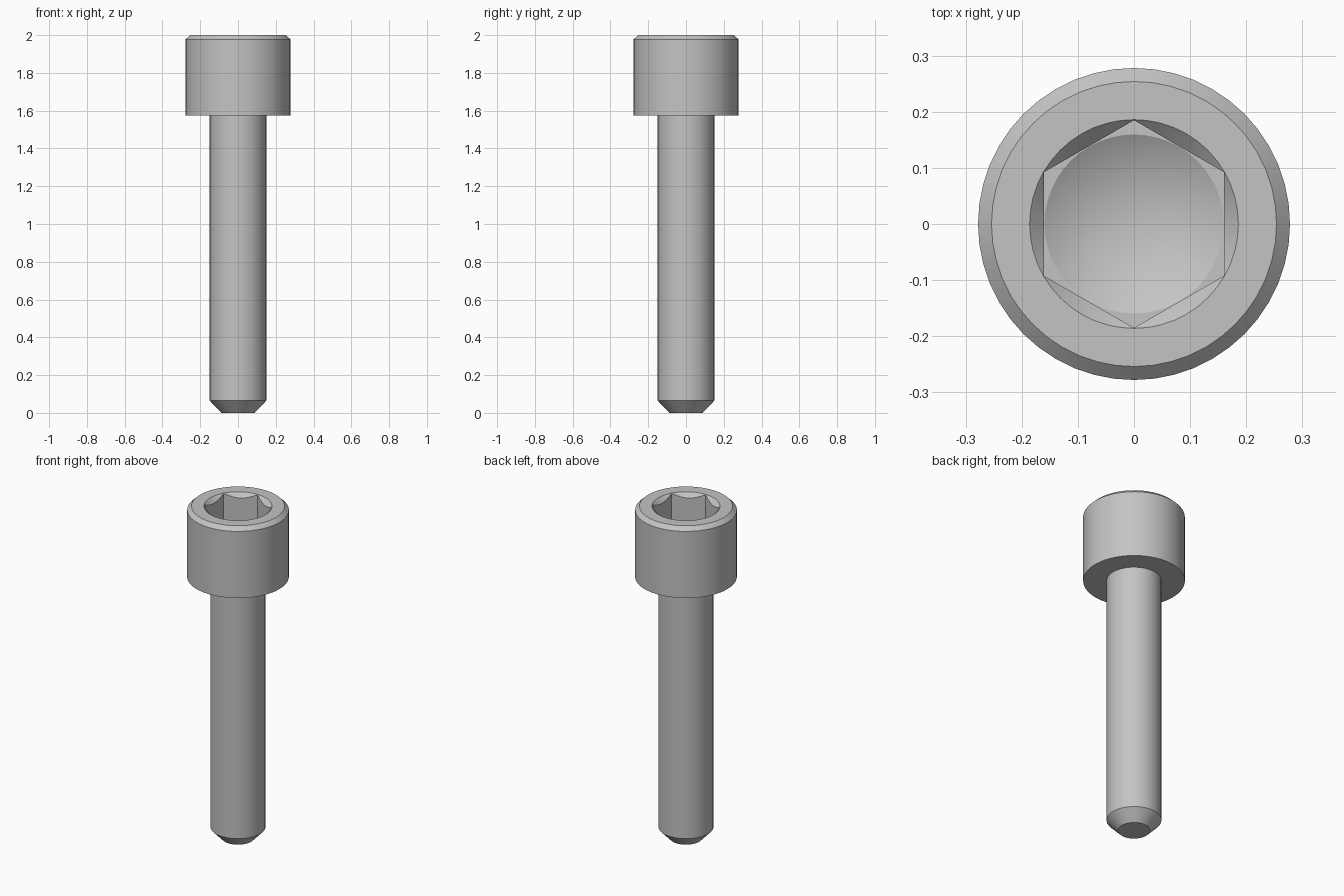
import bpy
import bmesh
import math

SIDES = 48

cube = bpy.data.objects.get("Cube")
if cube:
    bpy.data.objects.remove(cube, do_unlink=True)

steel = bpy.data.materials.new("steel_grey")
steel.use_nodes = True
colour = (0.55, 0.55, 0.55, 1)
steel.diffuse_color = colour
steel.node_tree.nodes["Principled BSDF"].inputs["Base Color"].default_value = colour


def lathe(name, profile, sides=SIDES):
    """Revolve (radius, height) points around z into a closed solid."""
    bm = bmesh.new()
    verts = [bm.verts.new((0, r, z)) for r, z in profile]
    edges = [bm.edges.new(pair) for pair in zip(verts, verts[1:])]
    bmesh.ops.spin(bm, geom=verts + edges, cent=(0, 0, 0), axis=(0, 0, 1),
                   angle=math.tau, steps=sides)
    bmesh.ops.remove_doubles(bm, verts=bm.verts[:], dist=1e-5)
    bmesh.ops.recalc_face_normals(bm, faces=bm.faces[:])
    mesh = bpy.data.meshes.new(name)
    bm.to_mesh(mesh)
    bm.free()
    mesh.materials.append(steel)
    obj = bpy.data.objects.new(name, mesh)
    bpy.context.collection.objects.link(obj)
    return obj


# Chamfered shank and cylindrical head in one profile
screw = lathe("socket_head_screw", [
    (0, 0), (0.088, 0), (0.15, 0.065), (0.15, 1.575),
    (0.278, 1.575), (0.278, 1.977), (0.254, 2), (0, 2)])

# Hex recess, countersunk rim and conical drill point
cutters = [
    lathe("hex_cutter", [(0, 1.78), (0.185, 1.78), (0.185, 2.1), (0, 2.1)], 6),
    lathe("countersink_cutter", [(0, 1.95), (0.136, 1.95), (0.236, 2.05), (0, 2.05)]),
    lathe("drill_cutter", [(0, 1.688), (0.1595, 1.78), (0.1595, 1.85), (0, 1.85)]),
]

bpy.ops.object.select_all(action='DESELECT')
screw.select_set(True)
bpy.context.view_layer.objects.active = screw
for cutter in cutters:
    cutter.hide_render = True
    cut = screw.modifiers.new(cutter.name, 'BOOLEAN')
    cut.operation = 'DIFFERENCE'
    cut.solver = 'EXACT'
    cut.object = cutter
    bpy.ops.object.modifier_apply(modifier=cut.name)
    bpy.data.objects.remove(cutter, do_unlink=True)

bpy.ops.object.shade_smooth_by_angle(angle=math.radians(25))
